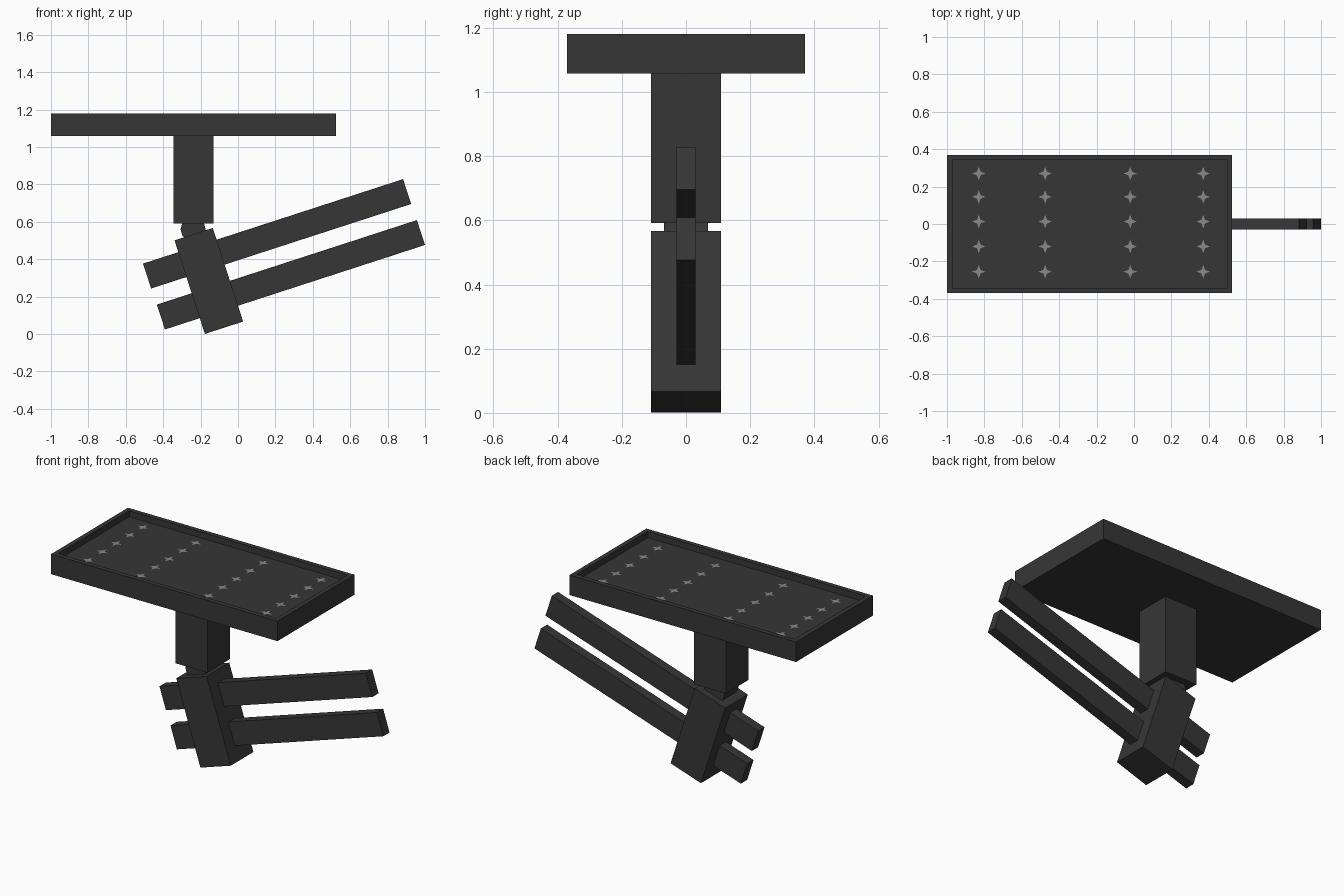
import bpy, bmesh, math
from mathutils import Matrix, Vector

if "Cube" in bpy.data.objects:
    bpy.data.objects.remove(bpy.data.objects["Cube"])

def material(name, v):
    m = bpy.data.materials.new(name)
    m.diffuse_color = (v, v, v, 1)
    m.use_nodes = True
    m.node_tree.nodes["Principled BSDF"].inputs["Base Color"].default_value = m.diffuse_color
    return m

DARK = material("charcoal", 0.037)
LIGHT = material("light grey", 0.25)
TILT = math.radians(-18)  # lower arm leans up towards +x

def finish(name, bm, mat):
    bmesh.ops.recalc_face_normals(bm, faces=bm.faces)
    me = bpy.data.meshes.new(name)
    bm.to_mesh(me)
    bm.free()
    me.materials.append(mat)
    ob = bpy.data.objects.new(name, me)
    bpy.context.collection.objects.link(ob)
    return ob

def box(name, center, size, tilt=0.0):
    bm = bmesh.new()
    mat = (Matrix.Translation(center) @ Matrix.Rotation(tilt, 4, 'Y')
           @ Matrix.Diagonal((*size, 1)))
    bmesh.ops.create_cube(bm, size=1, matrix=mat)
    return finish(name, bm, DARK)

# Tray: slab with inset, sunken top
bm = bmesh.new()
bmesh.ops.create_cube(bm, size=1, matrix=Matrix.Translation((-0.2375, 0, 1.119))
                      @ Matrix.Diagonal((1.525, 0.74, 0.122, 1)))
bm.normal_update()
top = max(bm.faces, key=lambda f: f.calc_center_median().z)
bmesh.ops.inset_region(bm, faces=[top], thickness=0.04)
floor = bmesh.ops.extrude_discrete_faces(bm, faces=[top])["faces"][0]
bmesh.ops.translate(bm, verts=floor.verts, vec=(0, 0, -0.037))
finish("tray", bm, DARK)

# Small four-pointed lights on the tray floor
bm = bmesh.new()
for x in (-0.83, -0.475, -0.02, 0.37):
    for y in (0.27, 0.145, 0.013, -0.12, -0.255):
        pts = []
        for i in range(8):
            r = 0.036 if i % 2 == 0 else 0.014
            a = i * math.pi / 4
            pts.append(bm.verts.new((x + r * math.cos(a), y + r * math.sin(a), 1.1445)))
        bm.faces.new(pts)
finish("tray_lights", bm, LIGHT)

# Post and hinge
box("post", (-0.2375, 0, 0.826), (0.215, 0.218, 0.47))
bm = bmesh.new()
bmesh.ops.create_cone(bm, cap_ends=True, segments=12, radius1=0.067, radius2=0.067, depth=0.136,
                      matrix=Matrix.Translation((-0.24, 0, 0.56)) @ Matrix.Rotation(math.pi / 2, 4, 'X'))
finish("hinge", bm, DARK)

# Tilted block and the two parallel bars through it
box("lower_block", (-0.156, 0, 0.284), (0.215, 0.218, 0.526), TILT)
box("upper_bar", (0.209, 0, 0.536), (1.462, 0.06, 0.14), TILT)
box("lower_bar", (0.283, 0, 0.317), (1.462, 0.06, 0.14), TILT)
